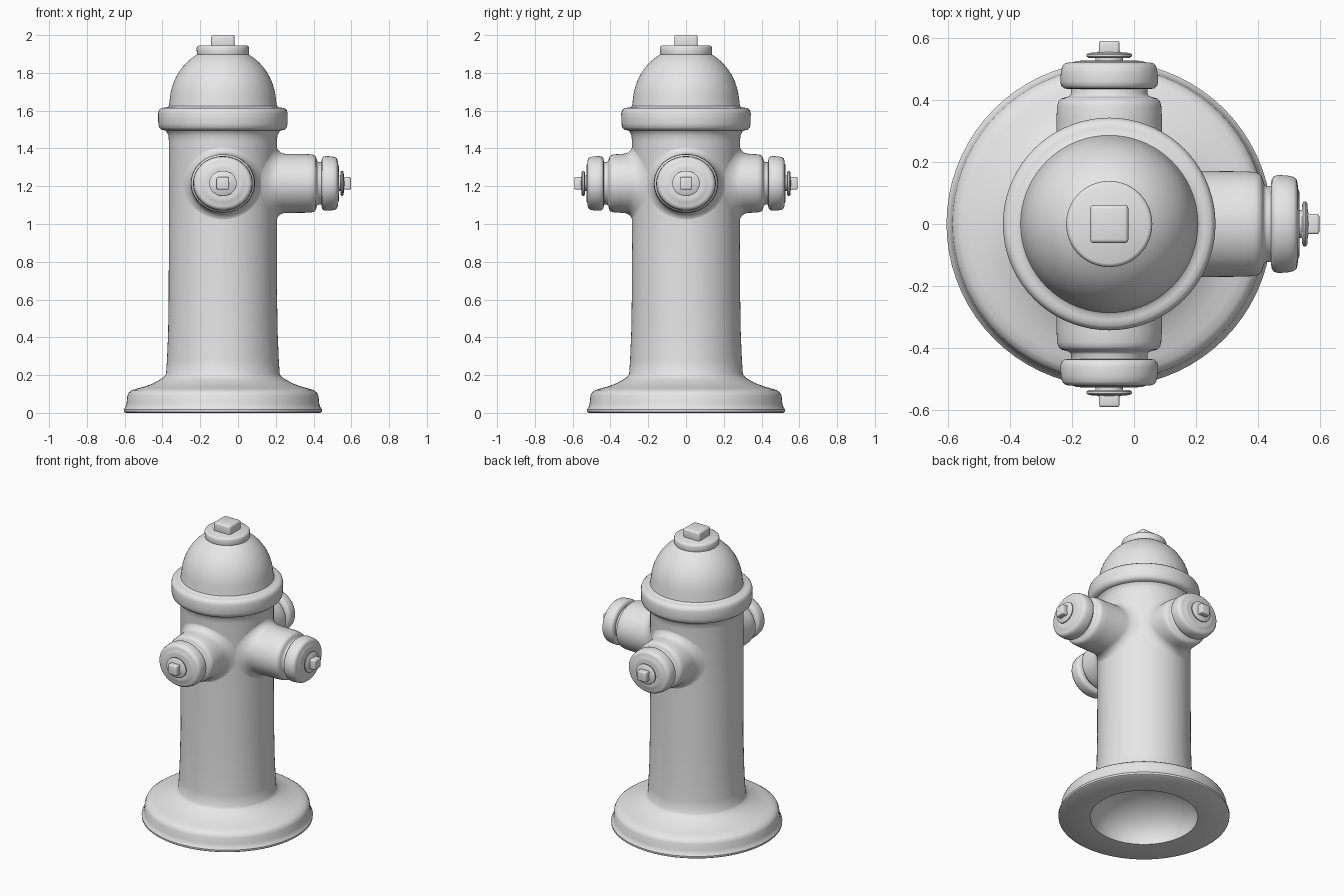
import bpy, bmesh, math
from mathutils import Vector

if "Cube" in bpy.data.objects:
    bpy.data.objects.remove(bpy.data.objects["Cube"])

CX, NZ = -0.08, 1.215      # hydrant axis x, outlet height
SEG = 72

mat = bpy.data.materials.new("plain_grey")
mat.diffuse_color = (0.8, 0.8, 0.8, 1)
mat.use_nodes = True
mat.node_tree.nodes["Principled BSDF"].inputs["Base Color"].default_value = mat.diffuse_color


def finish(name, bm, angle=40):
    bmesh.ops.recalc_face_normals(bm, faces=bm.faces)
    me = bpy.data.meshes.new(name)
    bm.to_mesh(me)
    bm.free()
    me.materials.append(mat)
    ob = bpy.data.objects.new(name, me)
    bpy.context.collection.objects.link(ob)
    bpy.ops.object.select_all(action='DESELECT')
    ob.select_set(True)
    bpy.context.view_layer.objects.active = ob
    bpy.ops.object.shade_smooth_by_angle(angle=math.radians(angle))
    return ob


def skin(bm, rings):
    """Join consecutive rings; a ring of one vertex is a pole."""
    for a, b in zip(rings, rings[1:]):
        for i in range(SEG):
            j = (i + 1) % SEG
            if len(a) == 1:
                bm.faces.new((a[0], b[i], b[j]))
            elif len(b) == 1:
                bm.faces.new((a[i], a[j], b[0]))
            else:
                bm.faces.new((a[i], a[j], b[j], b[i]))


def circle():
    return [(math.cos(2 * math.pi * i / SEG), math.sin(2 * math.pi * i / SEG)) for i in range(SEG)]


def lathe(name, profile):
    bm = bmesh.new()
    rings = []
    for r, z in profile:
        if r == 0:
            rings.append([bm.verts.new((CX, 0, z))])
        else:
            rings.append([bm.verts.new((CX + r * c, r * s, z)) for c, s in circle()])
    skin(bm, rings)
    return finish(name, bm)


def nut(name, centre, half, bevel):
    bm = bmesh.new()
    bmesh.ops.create_cube(bm, size=2)
    for v in bm.verts:
        v.co = Vector([c + k * h for c, k, h in zip(centre, v.co, half)])
    bmesh.ops.bevel(bm, geom=bm.edges[:], offset=bevel, segments=3, profile=0.5, affect='EDGES')
    return finish(name, bm)


# Barrel with flared base and a domed hollow underneath
hollow = [(0.33 * math.sin(t), 0.22 * math.cos(t)) for t in
          [math.pi / 2 * i / 10 for i in range(11)]]
hollow[0], hollow[-1] = (0, 0.22), (0.33, 0)
lathe("barrel_and_base", hollow + [
    (0.515, 0), (0.524, 0.006), (0.525, 0.018), (0.516, 0.03), (0.51, 0.05),
    (0.506, 0.09), (0.498, 0.108), (0.48, 0.121), (0.45, 0.13), (0.41, 0.141),
    (0.37, 0.156), (0.335, 0.175), (0.312, 0.19), (0.301, 0.205),
    (0.296, 0.28), (0.29, 0.42), (0.287, 0.6), (0.286, 1.0), (0.286, 1.44),
    (0.289, 1.47), (0.298, 1.487), (0.31, 1.5), (0, 1.5)])

# Bonnet: rounded rim, dome and top disc
dome = [(0.286 - 0.002 * i, 1.625 + 0.012 * i) for i in range(2)]
for i in range(1, 13):
    t = math.radians(5 + 56 * i / 12)
    dome.append((0.282 * math.cos(t), 1.635 + 0.3 * math.sin(t)))
lathe("bonnet", [
    (0, 1.495), (0.305, 1.495), (0.325, 1.499), (0.337, 1.51), (0.342, 1.53),
    (0.343, 1.585), (0.338, 1.603), (0.327, 1.613), (0.31, 1.616), (0.295, 1.618)]
    + dome + [(0.138, 1.902), (0.139, 1.932), (0.135, 1.941), (0.127, 1.945), (0, 1.945)])
nut("bonnet_nut", (CX, 0, 1.965), (0.062, 0.062, 0.036), 0.013)


# Outlets: pipe blended onto the barrel, cap, washer and square nut
def outlet(label, dx, dy, shift):
    R, r0, f, squash = 0.286, 0.171, 0.05, 0.915

    def turned(name, profile, blend=False):
        bm = bmesh.new()
        rings = []

        def place(rad, depth, c, s):
            u = rad * c
            return bm.verts.new((CX + dx * depth - dy * u, dy * depth + dx * u,
                                 NZ + rad * s * squash))

        if blend:   # saddle-shaped fillet following the round barrel
            for k in range(8):
                t = math.pi / 2 * k / 7
                rad = r0 + f * (1 - math.sin(t))
                lift = f * (1 - math.cos(t)) - 0.002
                rings.append([place(rad, math.sqrt(R * R - (rad * c) ** 2) + lift, c, s)
                              for c, s in circle()])
        for rad, d in profile:
            if rad == 0:
                rings.append([place(0, d + shift, 1, 0)])
            else:
                rings.append([place(rad, d + shift, c, s) for c, s in circle()])
        skin(bm, rings)
        finish(name, bm)

    turned(label + "_pipe", [
        (0.17, 0.345), (0.168, 0.38), (0.164, 0.396), (0.155, 0.405), (0.14, 0.409),
        (0.128, 0.413), (0.123, 0.42), (0.123, 0.45), (0, 0.45)], True)
    turned(label + "_cap", [
        (0, 0.435), (0.13, 0.435), (0.146, 0.438), (0.155, 0.446), (0.158, 0.46),
        (0.156, 0.49), (0.152, 0.508), (0.145, 0.517), (0.132, 0.521), (0.115, 0.522),
        (0.108, 0.526), (0.09, 0.527), (0, 0.527)])
    turned(label + "_washer", [
        (0, 0.52), (0.045, 0.52), (0.045, 0.535), (0.066, 0.536), (0.073, 0.541),
        (0.073, 0.547), (0.066, 0.552), (0.04, 0.554), (0.03, 0.558), (0, 0.558)])
    d, long, wide = 0.568 + shift, 0.023, 0.033
    nut(label + "_nut", (CX + dx * d, dy * d, NZ),
        (long if dx else wide, long if dy else wide, wide), 0.008)


outlet("front_outlet", 0, -1, 0)
outlet("back_outlet", 0, 1, 0)
outlet("right_outlet", 1, 0, 0.087)
